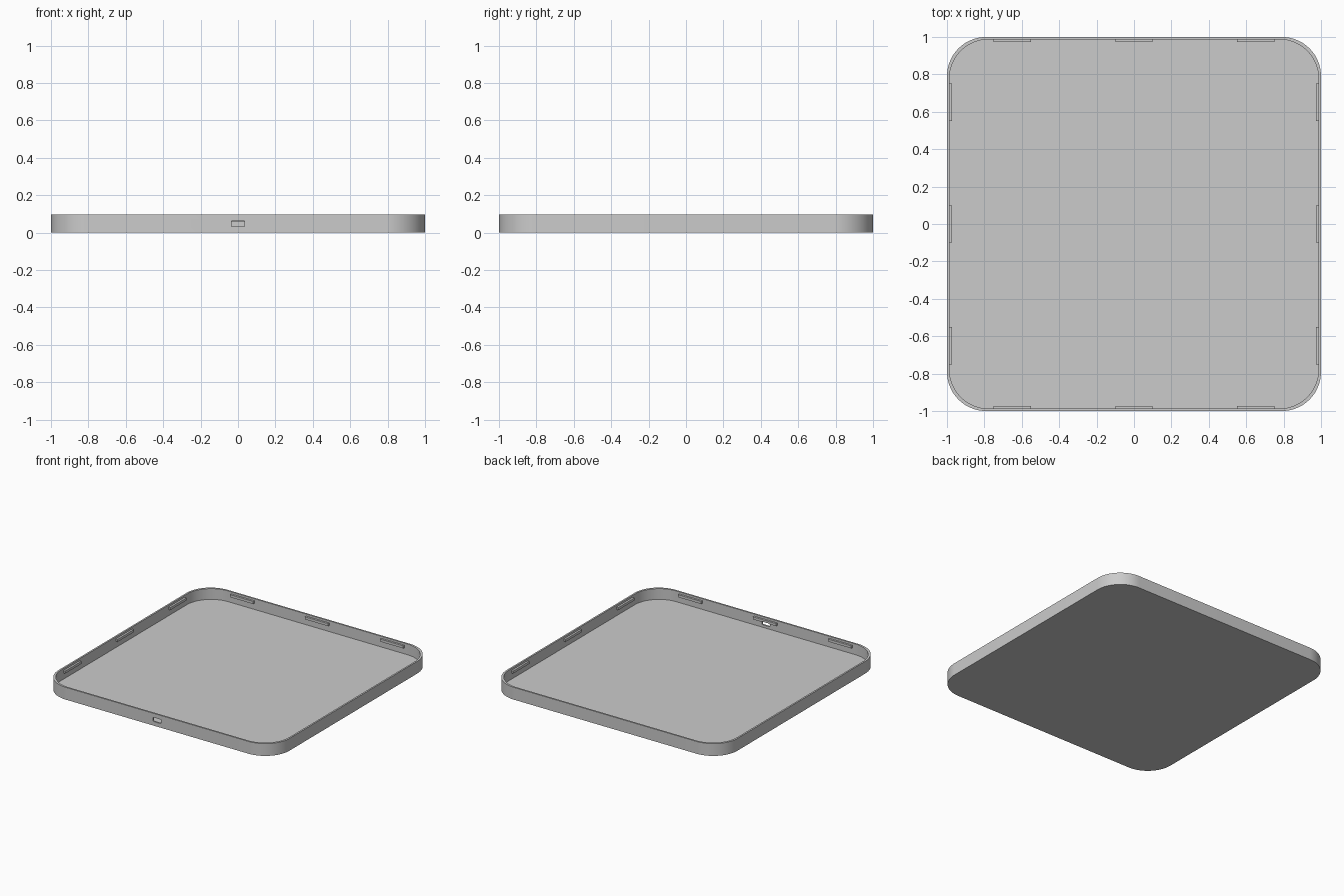
import bpy, bmesh
from math import sin, cos, pi, radians

if "Cube" in bpy.data.objects:
    bpy.data.objects.remove(bpy.data.objects["Cube"])

HEIGHT, FLOOR, WALL = 0.096, 0.012, 0.013
RADIUS, STEPS = 0.21, 20

grey = bpy.data.materials.new("light grey plastic")
grey.use_nodes = True
grey.diffuse_color = (0.6, 0.6, 0.6, 1)
grey.node_tree.nodes["Principled BSDF"].inputs["Base Color"].default_value = (0.6, 0.6, 0.6, 1)


def rounded_rect(half_w, half_h, radius):
    """Counter-clockwise outline with four round corners."""
    points = []
    for i, (sx, sy) in enumerate([(1, 1), (-1, 1), (-1, -1), (1, -1)]):
        for k in range(STEPS + 1):
            a = (i + k / STEPS) * pi / 2
            points.append((sx * (half_w - radius) + radius * cos(a),
                           sy * (half_h - radius) + radius * sin(a)))
    return points


def make_object(name, bm):
    bmesh.ops.recalc_face_normals(bm, faces=bm.faces)
    mesh = bpy.data.meshes.new(name)
    bm.to_mesh(mesh)
    bm.free()
    mesh.materials.append(grey)
    obj = bpy.data.objects.new(name, mesh)
    bpy.context.collection.objects.link(obj)
    return obj


def stacked_loops(name, loops):
    """Skin a list of equal-length point loops and cap both ends."""
    bm = bmesh.new()
    rings = [[bm.verts.new(p) for p in loop] for loop in loops]
    for low, high in zip(rings, rings[1:]):
        n = len(low)
        for i in range(n):
            j = (i + 1) % n
            bm.faces.new((low[i], low[j], high[j], high[i]))
    bm.faces.new(rings[0])
    bm.faces.new(rings[-1])
    return make_object(name, bm)


# Shallow tray: outer wall, rim, inner wall and floor
outer = rounded_rect(1, 1, RADIUS)
inner = rounded_rect(1 - WALL, 1 - WALL, RADIUS)
tray = stacked_loops("tray", [
    [(x, y, 0) for x, y in outer],
    [(x, y, HEIGHT) for x, y in outer],
    [(x, y, HEIGHT) for x, y in inner],
    [(x, y, FLOOR) for x, y in inner]])

# Three snap ridges along the inside of each wall
bm = bmesh.new()
for side in (-1, 1):
    for along in (-0.65, 0, 0.65):
        for swap in (False, True):
            centre, size = [along, side * 0.98], [0.2, 0.016]
            if swap:
                centre.reverse()
                size.reverse()
            box = bmesh.ops.create_cube(bm, size=1)["verts"]
            bmesh.ops.scale(bm, vec=(*size, 0.02), verts=box)
            bmesh.ops.translate(bm, vec=(*centre, 0.07), verts=box)
ridges = make_object("snap_ridges", bm)

# Rounded port opening through the front wall
slot = rounded_rect(0.035, 0.016, 0.006)
cutter = stacked_loops("port_cutter", [
    [(x, y, z + 0.048) for x, z in slot] for y in (-1.1, -0.9)])
cutter.hide_render = True
cutter.hide_set(True)

for obj in (tray, ridges):
    cut = obj.modifiers.new("port", "BOOLEAN")
    cut.operation = "DIFFERENCE"
    cut.solver = "EXACT"
    cut.object = cutter
    bpy.ops.object.select_all(action="DESELECT")
    bpy.context.view_layer.objects.active = obj
    obj.select_set(True)
    bpy.ops.object.modifier_apply(modifier=cut.name)
    bpy.ops.object.shade_smooth_by_angle(angle=radians(30))

bpy.data.objects.remove(cutter)
